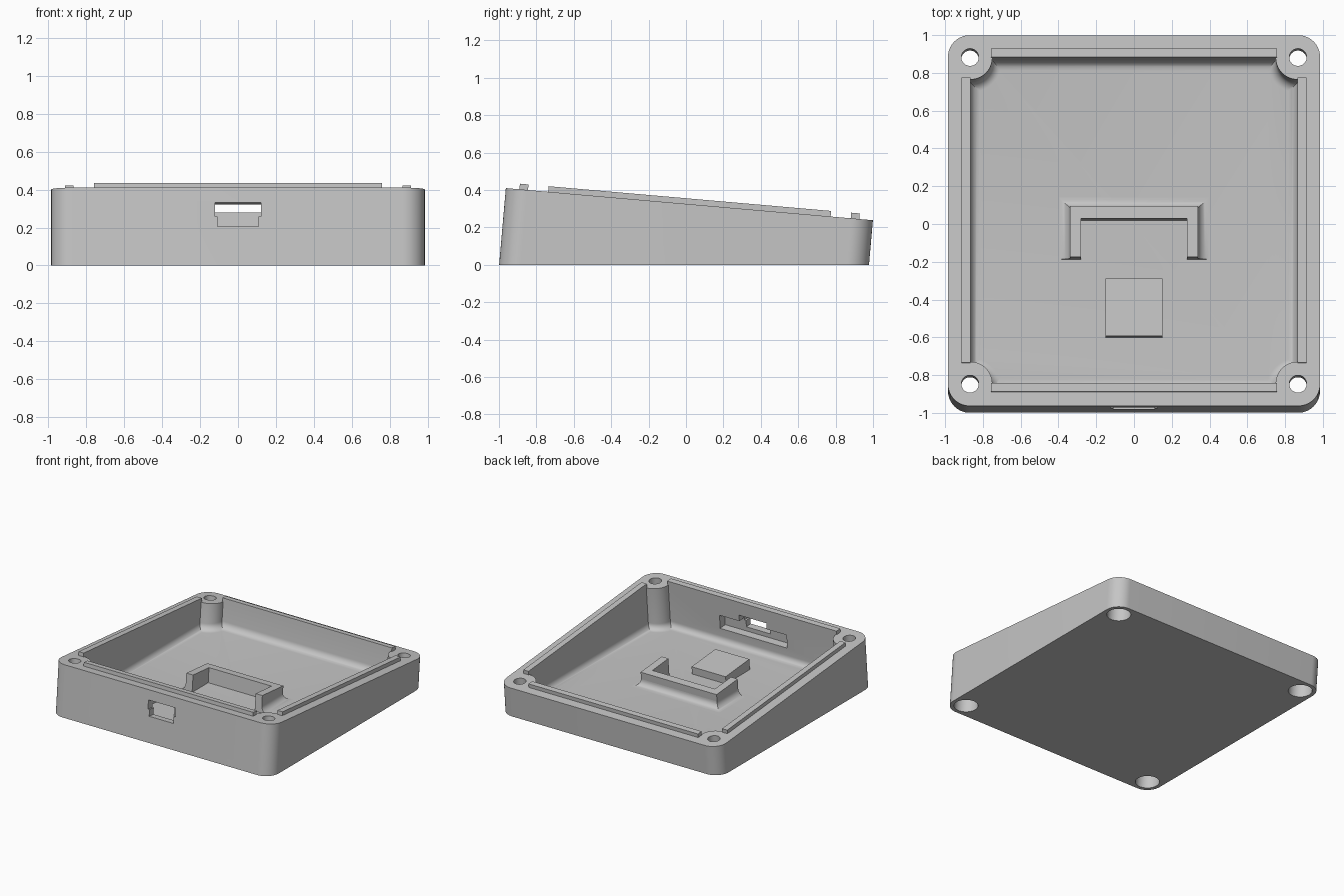
import bpy, bmesh
from math import sin, cos, asin, sqrt, pi, radians

cube = bpy.data.objects.get("Cube")
if cube:
    bpy.data.objects.remove(cube, do_unlink=True)

TILT = radians(5)
S, C = sin(TILT), cos(TILT)
Y0, Z0 = 0.018, 0.3245        # centre of the sloping rim
HALF, INNER, LIP = 0.985, 0.866, 0.912
POST_R, FLOOR, FILLET = 0.116, 0.05, 0.05

grey = bpy.data.materials.new("plain_grey")
grey.use_nodes = True
colour = (0.56, 0.56, 0.56, 1)
grey.diffuse_color = colour
bsdf = grey.node_tree.nodes["Principled BSDF"]
bsdf.inputs["Base Color"].default_value = colour
bsdf.inputs["Roughness"].default_value = 0.6


def tilted(x, v, w):
    """Point in the sloping frame of the rim (w = height above the rim)."""
    return (x, Y0 + v * C + w * S, Z0 - v * S + w * C)


def column(x, v, z):
    """Point on the leaning column through (x, v) at world height z."""
    return tilted(x, v, (z - Z0 + v * S) / C)


def loft(name, rings):
    """Closed solid through rings of equal point count."""
    bm = bmesh.new()
    loops = [[bm.verts.new(p) for p in ring] for ring in rings]
    n = len(loops[0])
    for a, b in zip(loops, loops[1:]):
        for i in range(n):
            j = (i + 1) % n
            bm.faces.new((a[i], a[j], b[j], b[i]))
    bm.faces.new(loops[0][::-1])
    bm.faces.new(loops[-1])
    bmesh.ops.recalc_face_normals(bm, faces=bm.faces)
    mesh = bpy.data.meshes.new(name)
    bm.to_mesh(mesh)
    bm.free()
    mesh.materials.append(grey)
    ob = bpy.data.objects.new(name, mesh)
    bpy.context.collection.objects.link(ob)
    return ob


def ring_w(outline, w):
    return [tilted(x, v, w) for x, v in outline]


def ring_z(outline, z):
    return [column(x, v, z) for x, v in outline]


def rect(x0, x1, v0, v1):
    return [(x0, v0), (x1, v0), (x1, v1), (x0, v1)]


def circle(x, v, r, n=40):
    return [(x + r * cos(2 * pi * i / n), v + r * sin(2 * pi * i / n)) for i in range(n)]


def four_corners(centre, r, start, end, n=14):
    """Square outline whose corners are arcs about (+-centre, +-centre)."""
    points = []
    for k in range(4):
        for i in range(n + 1):
            a = start + (end - start) * i / n
            x, v = centre + r * cos(a), centre + r * sin(a)
            for _ in range(k):
                x, v = -v, x
            points.append((x, v))
    return points


def cavity_outline(inset):
    r = POST_R + inset
    phi = asin(inset / r)
    return four_corners(INNER, r, 1.5 * pi - phi, pi + phi)


def cut(target, cutter):
    cutter.hide_render = True
    mod = target.modifiers.new("cut", 'BOOLEAN')
    mod.operation = 'DIFFERENCE'
    mod.solver = 'EXACT'
    mod.object = cutter
    bpy.context.view_layer.objects.active = target
    bpy.ops.object.modifier_apply(modifier=mod.name)
    bpy.data.objects.remove(cutter, do_unlink=True)


def smooth(ob):
    bpy.ops.object.select_all(action='DESELECT')
    ob.select_set(True)
    bpy.context.view_layer.objects.active = ob
    bpy.ops.object.shade_smooth_by_angle(angle=radians(32))


# Case body: leaning walls, flat base, sloping rim
outer = four_corners(HALF - 0.115, 0.115, 0, pi / 2)
case = loft("case_body", [ring_z(outer, 0), ring_w(outer, 0)])

# Cavity with round corner posts and a filleted floor edge
rings = []
for i in range(9):
    t = i / 8 * pi / 2
    rings.append(ring_z(cavity_outline(FILLET * (1 - sin(t))), FLOOR + FILLET * (1 - cos(t))))
rings.append(ring_w(cavity_outline(0), 0.1))
cut(case, loft("cavity_cutter", rings))

# Counterbored screw holes through the posts
for sx in (-1, 1):
    for sv in (-1, 1):
        x, v = sx * 0.868, sv * 0.868
        steps = [(0.088, -0.6), (0.088, -0.12), (0.046, -0.12), (0.046, 0.1)]
        cut(case, loft("screw_cutter", [ring_w(circle(x, v, r), w) for r, w in steps]))

# Port opening in the front wall and board recess behind it
for hx, v0, v1, w0, w1 in ((0.3, -0.93, -0.8, -0.24, -0.13),
                           (0.122, -1.1, -0.8, -0.152, -0.08),
                           (0.108, -1.1, -0.8, -0.205, -0.145)):
    box = rect(-hx, hx, v0, v1)
    cut(case, loft("port_cutter", [ring_w(box, w0), ring_w(box, w1)]))
smooth(case)

# Locating lips along the four rim sides
END = 0.758
for name, box in (("lip_left", rect(INNER, LIP, -END, END)),
                  ("lip_right", rect(-LIP, -INNER, -END, END)),
                  ("lip_front", rect(-END, END, -LIP, -INNER)),
                  ("lip_back", rect(-END, END, INNER, LIP))):
    loft(name, [ring_w(box, -0.01), ring_w(box, 0.03)])

# Board support pad
pad = rect(-0.152, 0.152, -0.592, -0.287)
loft("support_pad", [ring_z(pad, FLOOR - 0.02), ring_w(pad, -0.24)])

# U-shaped board bracket, open to the front
OUT, IN, TOP, STEP, TIP = 0.34, 0.28, 0.09, 0.025, -0.18
u_shape = [(-OUT, TIP), (-IN, TIP), (-IN, STEP), (IN, STEP),
           (IN, TIP), (OUT, TIP), (OUT, TOP), (-OUT, TOP)]
loft("board_bracket", [ring_z(u_shape, FLOOR - 0.02), ring_w(u_shape, -0.155)])

# Concave fillet swept around the outside of the bracket
R = 0.055
profile = [(-0.02, FLOOR - 0.02), (R, FLOOR - 0.02)]
for i in range(9):
    t = i / 8 * pi / 2
    profile.append((R * (1 - sin(t)), FLOOR + R * (1 - cos(t))))
profile.append((-0.02, FLOOR + R))
sweep = []
for sx, v, mitre in ((1, TIP, 0), (1, TOP, 1), (-1, TOP, 1), (-1, TIP, 0)):
    sweep.append([column(sx * (OUT + d), v + d * mitre, z) for d, z in profile])
smooth(loft("bracket_fillet", sweep))
